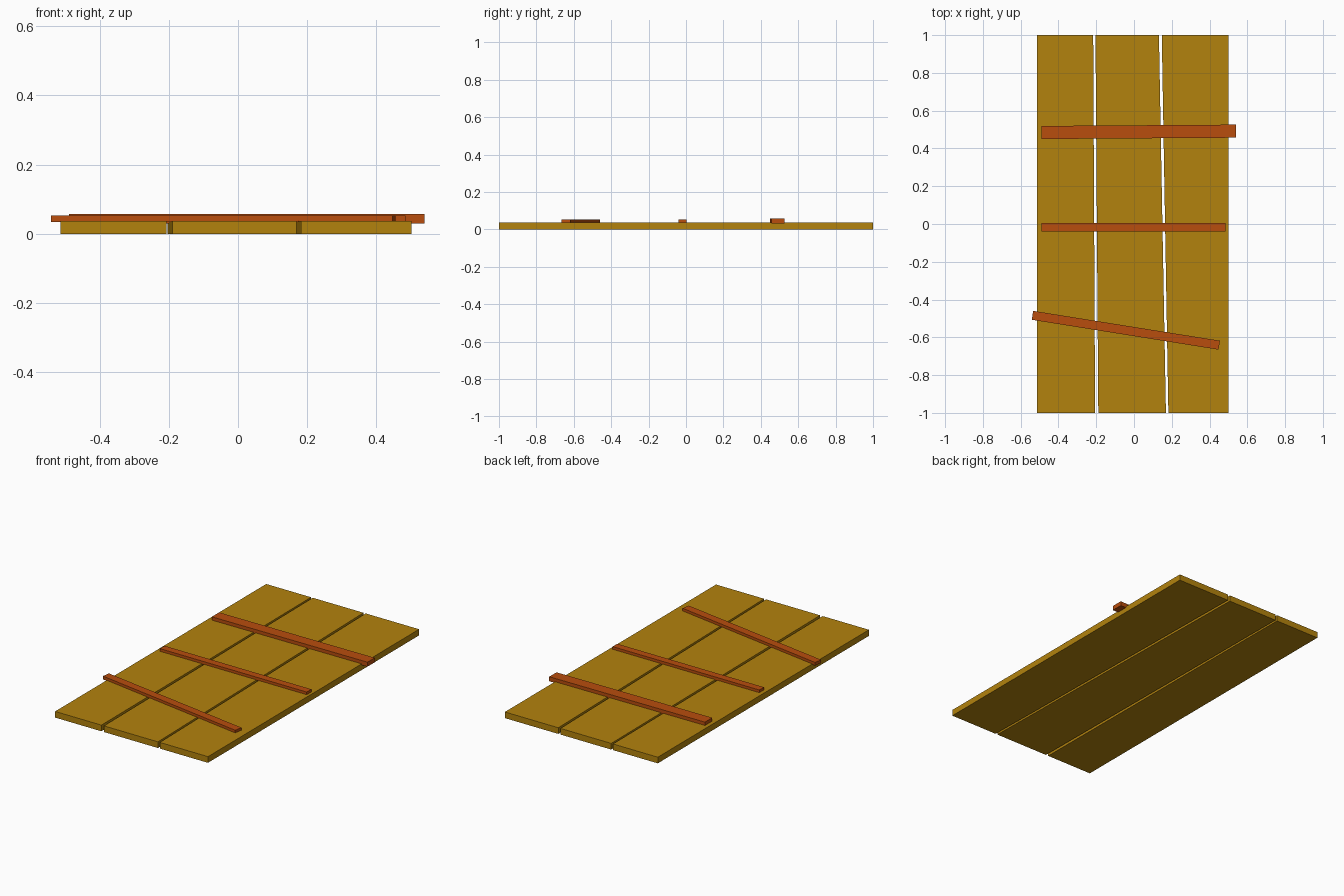
import bpy, bmesh

if "Cube" in bpy.data.objects:
    bpy.data.objects.remove(bpy.data.objects["Cube"])


def material(name, rgb):
    m = bpy.data.materials.new(name)
    m.diffuse_color = (*rgb, 1.0)
    m.use_nodes = True
    m.node_tree.nodes["Principled BSDF"].inputs["Base Color"].default_value = m.diffuse_color
    return m


board_wood = material("golden wood", (0.45, 0.225, 0.004))
batten_wood = material("red brown wood", (0.48, 0.075, 0.004))


def slab(name, corners, z0, z1, mat):
    """Extrude a flat outline (counter-clockwise) from z0 up to z1."""
    bm = bmesh.new()
    base = bm.faces.new([bm.verts.new((x, y, z0)) for x, y in corners])
    top = bmesh.ops.extrude_face_region(bm, geom=[base])["geom"]
    for v in top:
        if isinstance(v, bmesh.types.BMVert):
            v.co.z = z1
    bmesh.ops.recalc_face_normals(bm, faces=bm.faces)
    mesh = bpy.data.meshes.new(name)
    bm.to_mesh(mesh)
    bm.free()
    mesh.materials.append(mat)
    obj = bpy.data.objects.new(name, mesh)
    bpy.context.collection.objects.link(obj)


# Three boards with slanted gaps: x left/right at the front, then at the back
boards = {
    "left_board": (-0.513, -0.206, -0.513, -0.216),
    "middle_board": (-0.189, 0.169, -0.204, 0.132),
    "right_board": (0.182, 0.501, 0.147, 0.501),
}
for name, (fl, fr, bl, br) in boards.items():
    slab(name, [(fl, -1), (fr, -1), (br, 1), (bl, 1)], 0, 0.037, board_wood)

# Three battens laid across the boards
slab("back_batten", [(-0.489, 0.45), (0.539, 0.457), (0.539, 0.526), (-0.489, 0.519)],
     0.03, 0.057, batten_wood)
slab("middle_batten", [(-0.489, -0.04), (0.484, -0.04), (0.484, 0.004), (-0.489, 0.004)],
     0.034, 0.053, batten_wood)
slab("front_batten", [(-0.541, -0.507), (0.447, -0.665), (0.455, -0.618), (-0.534, -0.46)],
     0.034, 0.053, batten_wood)
